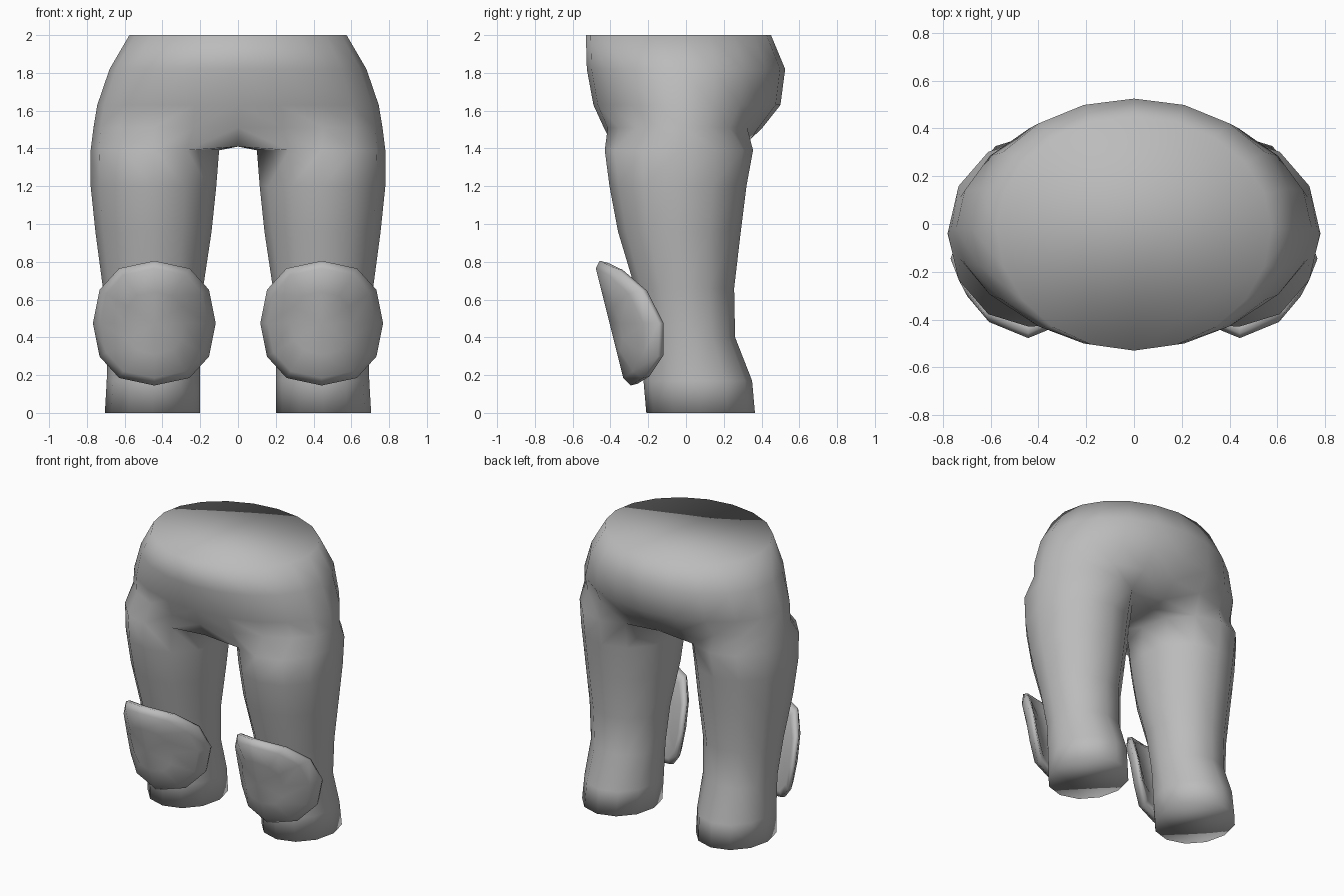
import bpy, bmesh
from math import cos, sin, radians, copysign

cube = bpy.data.objects.get("Cube")
if cube:
    bpy.data.objects.remove(cube, do_unlink=True)

grey = bpy.data.materials.new("plain_grey")
grey.use_nodes = True
colour = (0.5, 0.5, 0.5, 1)
grey.diffuse_color = colour
grey.node_tree.nodes["Principled BSDF"].inputs["Base Color"].default_value = colour


def finish(bm, name):
    """Turn a half model into a smooth object mirrored across x."""
    bmesh.ops.recalc_face_normals(bm, faces=bm.faces)
    mesh = bpy.data.meshes.new(name)
    bm.to_mesh(mesh)
    bm.free()
    mesh.materials.append(grey)
    mesh.shade_smooth()
    obj = bpy.data.objects.new(name, mesh)
    bpy.context.collection.objects.link(obj)
    mirror = obj.modifiers.new("mirror", 'MIRROR')
    mirror.use_mirror_merge = True
    mirror.merge_threshold = 0.002
    return obj


def bridge(bm, a, b, closed=True):
    n = len(a)
    for i in range(n if closed else n - 1):
        j = (i + 1) % n
        bm.faces.new((a[i], a[j], b[j], b[i]))


# Legs and hips: leg rings as (z, inner x, outer x, front y, back y)
SIDES = 12
leg_profile = [
    (0.00, 0.20, 0.705, -0.21, 0.365),
    (0.17, 0.20, 0.695, -0.225, 0.35),
    (0.40, 0.20, 0.69, -0.22, 0.26),
    (0.66, 0.185, 0.715, -0.27, 0.255),
    (0.96, 0.14, 0.755, -0.36, 0.29),
    (1.20, 0.115, 0.78, -0.405, 0.32),
    (1.39, 0.10, 0.78, -0.43, 0.355),
]
# Hip rings as (z, half width, front y, back y)
hip_profile = [
    (1.51, 0.765, -0.435, 0.405),
    (1.63, 0.745, -0.49, 0.50),
    (1.82, 0.68, -0.525, 0.525),
    (2.00, 0.575, -0.53, 0.45),
]
bm = bmesh.new()
rings = []
for z, x0, x1, y0, y1 in leg_profile:
    ring = []
    for i in range(SIDES):
        t = radians(360 / SIDES * i)
        ring.append(bm.verts.new(((x0 + x1) / 2 + (x1 - x0) / 2 * cos(t),
                                  (y0 + y1) / 2 + (y1 - y0) / 2 * sin(t), z)))
    rings.append(ring)
bm.faces.new(rings[0])
for a, b in zip(rings, rings[1:]):
    bridge(bm, a, b)

# Crotch strip from the inner thigh to the centre line
top = rings[-1]
inner = top[4:9]
centre = [bm.verts.new((0, v.co.y, 1.41)) for v in inner]
bridge(bm, inner, centre, closed=False)

# Hips rise from the outer thigh, back centre round to front centre
chain = [centre[0]] + [top[i % SIDES] for i in range(4, -5, -1)] + [centre[-1]]
for z, half, y0, y1 in hip_profile:
    ring = []
    for i in range(len(chain)):
        t = radians(90 - 18 * i)
        x = half * cos(t) if 0 < i < len(chain) - 1 else 0
        ring.append(bm.verts.new((x, -0.02 + sin(t) * (y1 + 0.02 if t > 0 else -0.02 - y0), z)))
    bridge(bm, chain, ring, closed=False)
    chain = ring
bm.faces.new(chain)
finish(bm, "legs_and_hips")

# Knee pads: a curved shell wrapping the shin
bm = bmesh.new()
PAD_X, PAD_Z, HALF_W, HALF_H = 0.443, 0.475, 0.325, 0.33


def pad_point(scale, t, offset):
    x = scale * HALF_W * copysign(abs(cos(t)) ** 0.8, cos(t))
    z = scale * HALF_H * copysign(abs(sin(t)) ** 0.9, sin(t))
    y = -0.405 - 0.25 * z + 0.23 * (x / HALF_W) ** 2 + offset
    return bm.verts.new((PAD_X + x, y, PAD_Z + z))


# Each loop is (size, depth), from the front face over the rim to the back
loops = [(0.5, 0.0), (0.88, 0.0), (1.0, 0.03), (0.97, 0.07), (0.85, 0.09), (0.45, 0.09)]
pad = [[pad_point(s, radians(30 * i), d) for i in range(12)] for s, d in loops]
for a, b in zip(pad, pad[1:]):
    bridge(bm, a, b)
for ring, depth in ((pad[0], 0.0), (pad[-1], 0.09)):
    hub = pad_point(0, 0, depth)
    for i in range(12):
        bm.faces.new((ring[i], ring[(i + 1) % 12], hub))
finish(bm, "knee_pads")
